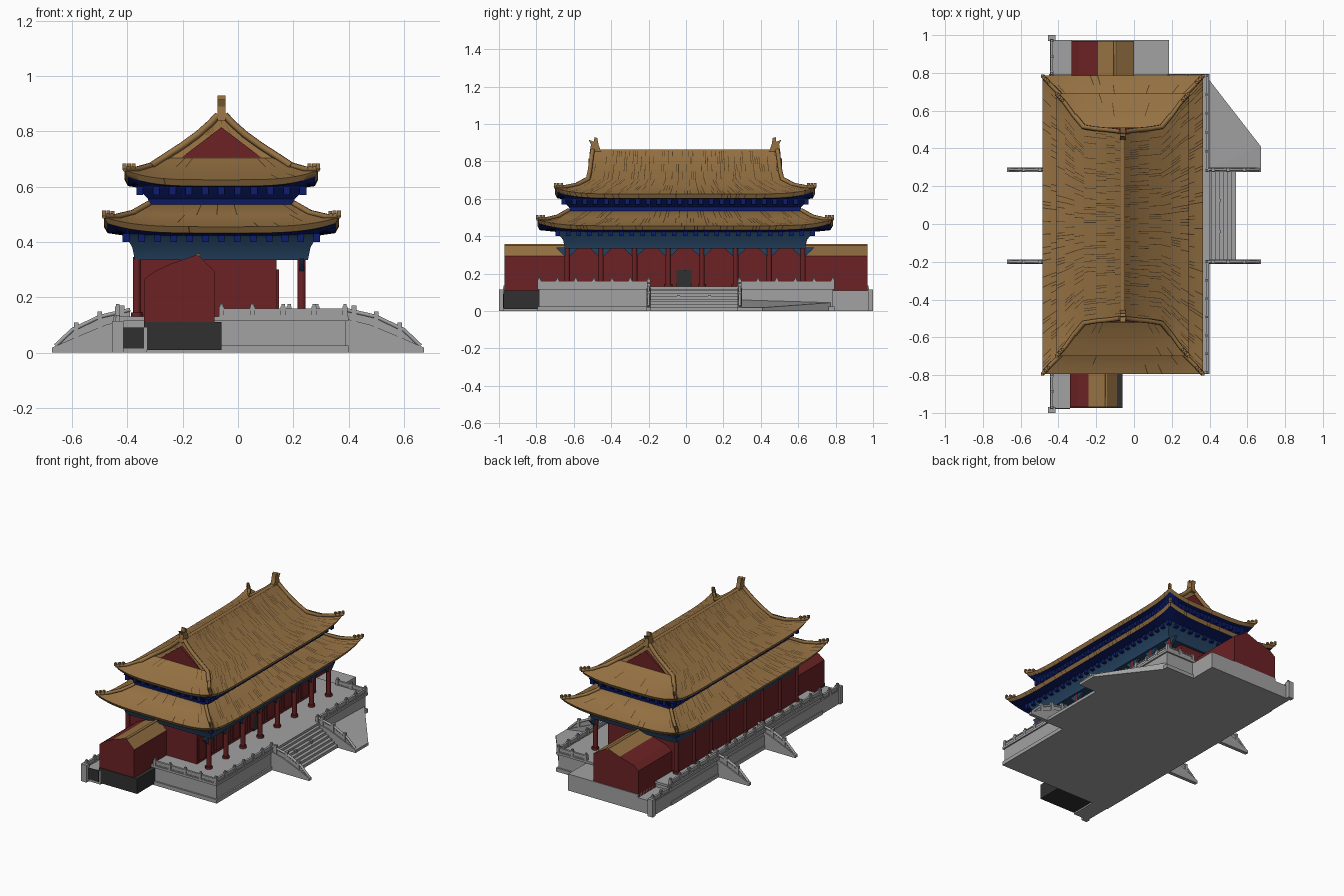
import bpy, bmesh, math, random
from mathutils import Vector

random.seed(4)
if "Cube" in bpy.data.objects:
    bpy.data.objects.remove(bpy.data.objects["Cube"])


def material(name, *rgb):
    m = bpy.data.materials.new(name)
    m.use_nodes = True
    m.diffuse_color = (*rgb, 1)
    bsdf = m.node_tree.nodes["Principled BSDF"]
    bsdf.inputs["Base Color"].default_value = (*rgb, 1)
    bsdf.inputs["Roughness"].default_value = 0.9
    return m


GOLD = material("golden tile", 0.30, 0.165, 0.055)
GROOVE = material("tile groove", 0.07, 0.04, 0.016)
RED = material("red wall", 0.15, 0.016, 0.018)
TEAL = material("painted beam blue", 0.018, 0.055, 0.12)
NAVY = material("deep eave blue", 0.004, 0.012, 0.15)
STONE = material("pale stone", 0.36, 0.36, 0.36)
DARK = material("dark stone", 0.03, 0.03, 0.03)
CX, CY = -0.06, -0.005      # centre of the hall


def finish(name, bm, *mats, smooth=None):
    me = bpy.data.meshes.new(name)
    bm.to_mesh(me)
    bm.free()
    ob = bpy.data.objects.new(name, me)
    bpy.context.collection.objects.link(ob)
    for m in mats:
        me.materials.append(m)
    if smooth:
        bpy.ops.object.select_all(action='DESELECT')
        ob.select_set(True)
        bpy.context.view_layer.objects.active = ob
        bpy.ops.object.shade_smooth_by_angle(angle=math.radians(smooth))
    return ob


def boxes(name, mat, spans):
    """Spans are x0, x1, y0, y1, z0, z1."""
    bm = bmesh.new()
    for x0, x1, y0, y1, z0, z1 in spans:
        vs = bmesh.ops.create_cube(bm, size=1)["verts"]
        for v in vs:
            v.co = Vector((x0 if v.co.x < 0 else x1, y0 if v.co.y < 0 else y1, z0 if v.co.z < 0 else z1))
    return finish(name, bm, mat)


def prism(name, pts, a, b, mats, axis="y", rule=None):
    """Extrude a profile (x,z) along y, or (y,z) along x."""
    bm = bmesh.new()
    place = (lambda u, z, w: (u, w, z)) if axis == "y" else (lambda u, z, w: (w, u, z))
    face = bm.faces.new([bm.verts.new(place(u, z, a)) for u, z in pts])
    new = bmesh.ops.extrude_face_region(bm, geom=[face])["geom"]
    shift = Vector(place(0, 0, b - a))
    bmesh.ops.translate(bm, vec=shift, verts=[g for g in new if isinstance(g, bmesh.types.BMVert)])
    bmesh.ops.recalc_face_normals(bm, faces=bm.faces)
    if rule:
        for f in bm.faces:
            f.material_index = int(rule(f))
    return finish(name, bm, *mats)


def tube(name, pts, radius, mat):
    cu = bpy.data.curves.new(name, 'CURVE')
    cu.dimensions = '3D'
    cu.bevel_depth, cu.bevel_resolution, cu.use_fill_caps = radius, 1, True
    sp = cu.splines.new('POLY')
    sp.points.add(len(pts) - 1)
    for p, co in zip(sp.points, pts):
        p.co = (*co, 1)
    cu.materials.append(mat)
    ob = bpy.data.objects.new(name, cu)
    bpy.context.collection.objects.link(ob)


def loft(name, rings, bands, mats, tiles=(90, 44), caps=False):
    """Stack rectangular rings (half x, half y, z, corner lift), bottom to top."""
    def steps(n):
        return [-1 + 2 * (i + d) / n for i in range(n) for d in (0, 0.72)]
    bm = bmesh.new()
    path = []
    for side in range(4):
        for s in steps(tiles[side % 2]):
            sgn = 1 if side < 2 else -1
            lift = abs(s) ** (8 if side % 2 == 0 else 4)
            path.append((sgn, sgn * s, lift) if side % 2 == 0 else (-sgn * s, sgn, lift))
    grid = [[bm.verts.new((CX + u * hx, CY + v * hy, z + k * up)) for u, v, k in path]
            for hx, hy, z, up in rings]
    n, long = len(path), 2 * tiles[0]
    for i, band in enumerate(bands):
        for j in range(n):
            k = (j + 1) % n
            f = bm.faces.new((grid[i][j], grid[i][k], grid[i + 1][k], grid[i + 1][j]))
            f.material_index = band
            on_long = j % (n // 2) < long
            if band == 0 and j % 2 and mats[0] == GOLD and random.random() < (0.3 if on_long else 0.06):
                f.material_index = 1
    if caps:
        bm.faces.new(grid[0][::-1])
    bm.faces.new(grid[-1])
    return finish(name, bm, *mats, smooth=35)


def corner_ridges(name, rings, radius):
    for sx in (-1, 1):
        for sy in (-1, 1):
            pts = [(CX + sx * hx, CY + sy * hy, z + up + 0.004) for hx, hy, z, up in rings]
            tube(name, pts, radius, GOLD)
            # Small roof figures near the tip
            a, b = Vector(pts[0]), Vector(pts[1])
            spots = [a.lerp(b, t) for t in (0, 0.35, 0.7)]
            boxes(name + "_figures", GOLD, [(p.x - 0.007, p.x + 0.007, p.y - 0.007, p.y + 0.007, p.z, p.z + 0.02)
                                            for p in spots])


# Lower roof
lower = [(0.425, 0.79, 0.455, 0.035), (0.38, 0.74, 0.47, 0.018), (0.32, 0.68, 0.498, 0.004), (0.262, 0.622, 0.535, 0)]
loft("lower_roof", [(0.33, 0.66, 0.42, 0), (0.412, 0.777, 0.432, 0.035)] + lower,
     [2, 0, 0, 0, 0], [GOLD, GROOVE, NAVY])
corner_ridges("lower_hip_ridge", lower, 0.011)

# Upper roof with gabled top
skirt = [(0.35, 0.695, 0.625, 0.035), (0.305, 0.645, 0.643, 0.016), (0.255, 0.575, 0.67, 0.003), (0.205, 0.515, 0.703, 0)]
crown = [(0.14, 0.505, 0.745, 0), (0.085, 0.5, 0.785, 0), (0.04, 0.495, 0.825, 0), (0.012, 0.49, 0.855, 0)]
loft("upper_roof", [(0.29, 0.63, 0.595, 0), (0.338, 0.683, 0.602, 0.035)] + skirt + crown,
     [2] + [0] * 8, [GOLD, GROOVE, NAVY])
corner_ridges("upper_hip_ridge", skirt, 0.011)
tube("main_ridge", [(CX, CY - 0.49, 0.85), (CX, CY + 0.49, 0.85)], 0.014, GOLD)
for sy in (-1, 1):
    end = CY + sy * 0.505
    for sx in (-1, 1):
        tube("gable_verge", [(CX + sx * hx, CY + sy * (hy + 0.004), z + 0.004) for hx, hy, z, _ in skirt[2:] + crown],
             0.013, GOLD)
    prism("gable_panel", [(CX - 0.145, 0.705), (CX + 0.145, 0.705), (CX, 0.815)], end + sy * 0.012, end - sy * 0.015, [RED])
    # Curled ridge-end ornament
    horn = [(0.03, 0.84), (-0.045, 0.84), (-0.035, 0.89), (-0.05, 0.915), (-0.015, 0.905),
            (-0.012, 0.93), (0.006, 0.925), (0.012, 0.89)]
    prism("ridge_ornament", [(CY + sy * (0.475 + u * -1 if u > 0 else 0.475 - u * 0.8), z) for u, z in horn],
          CX - 0.014, CX + 0.014, [GOLD], axis="x")

# Painted bands beneath the eaves
loft("upper_frieze", [(0.262, 0.615, 0.52, 0), (0.265, 0.62, 0.555, 0), (0.285, 0.64, 0.575, 0), (0.315, 0.665, 0.606, 0)],
     [0, 0, 0], [NAVY], tiles=(8, 4), caps=True)
loft("lower_beam", [(0.313, 0.643, 0.335, 0), (0.322, 0.652, 0.38, 0), (0.35, 0.69, 0.428, 0)],
     [0, 0], [TEAL], tiles=(8, 4), caps=True)


def brackets(name, hx, hy, z, mat):
    spans = []
    for half, other, flip in ((hy, hx, False), (hx, hy, True)):
        count = int(half * 2 / 0.055)
        for i in range(count + 1):
            w = -half + 2 * half * i / count
            for s in (-1, 1):
                u, v = (w, s * other) if flip else (s * other, w)
                spans.append((CX + u - 0.012, CX + u + 0.012, CY + v - 0.012, CY + v + 0.012, z, z + 0.03))
    boxes(name, mat, spans)


brackets("lower_brackets", 0.345, 0.682, 0.4, NAVY)
brackets("upper_brackets", 0.295, 0.648, 0.57, NAVY)

# Hall walls, columns and door
WALL = 0.14
boxes("hall_wall", RED, [(-0.37, WALL, -0.63, 0.62, 0.1, 0.345)])
bays = [CY - 0.63 + 0.18 * i for i in range(8)]


def column(name, x, y, r):
    bm = bmesh.new()
    for radius, z0, z1 in ((r, 0.12, 0.345), (r * 1.45, 0.12, 0.145)):
        vs = bmesh.ops.create_cone(bm, cap_ends=True, segments=12, radius1=radius, radius2=radius, depth=z1 - z0)["verts"]
        bmesh.ops.translate(bm, vec=(x, y, (z0 + z1) / 2), verts=vs)
    finish(name, bm, RED, smooth=40)


for y in bays:
    column("gallery_column", 0.23, y, 0.015)
    column("back_pilaster", -0.366, y, 0.014)
    prism("column_brace", [(y - 0.06, 0.34), (y + 0.06, 0.34), (y + 0.045, 0.322), (y + 0.015, 0.295),
                           (y - 0.015, 0.295), (y - 0.045, 0.322)], 0.222, 0.238, [TEAL], axis="x")
panels = [(WALL, WALL + 0.008, y + s, y + s + 0.07, 0.15, 0.3) for y in bays[:-1] for s in (0.015, 0.095)]
boxes("wall_panels", RED, panels)
boxes("door", DARK, [(WALL, WALL + 0.009, -0.05, 0.03, 0.13, 0.22)])

# Terrace
boxes("terrace", STONE, [(-0.44, 0.39, -0.785, 0.785, 0, 0.13), (-0.45, 0.4, -0.795, 0.795, 0, 0.025),
                         (-0.45, 0.4, -0.795, 0.795, 0.115, 0.13), (-0.445, -0.33, -0.975, 0.975, 0, 0.09),
                         (-0.33, 0.185, 0.78, 0.975, 0, 0.11)])
boxes("dark_base", DARK, [(-0.34, -0.06, -0.975, -0.78, 0.01, 0.11), (-0.42, -0.34, -0.979, -0.97, 0.015, 0.09)])

# Side walls with tiled tops
for y0, y1, x0, knee, peak, x1 in ((-0.97, -0.6, -0.34, -0.24, -0.145, -0.085), (0.6, 0.97, -0.33, -0.19, -0.1, 0)):
    outline = [(x0, 0.08), (x0, 0.265), (x0 + 0.04, 0.295), (knee, 0.322), (peak, 0.355), (x1, 0.295), (x1, 0.08)]
    prism("side_wall", outline, y0, y1, [RED, GOLD],
          rule=lambda f: f.normal.z > 0.3 and f.calc_center_median().x > knee)
    tube("side_wall_ridge", [(peak, y0, 0.352), (peak, y1, 0.352)], 0.008, GOLD)


# Balustrades
def balustrade(name, p, q, base=0.13):
    p, q = Vector(p), Vector(q)
    count = max(1, round((q - p).length / 0.1))
    x0, x1, y0, y1 = min(p.x, q.x), max(p.x, q.x), min(p.y, q.y), max(p.y, q.y)
    spans = [(x0 - w, x1 + w, y0 - w, y1 + w, base + a, base + b)
             for w, a, b in ((0.003, -0.01, 0.022), (0.007, 0.022, 0.03), (0.006, -0.01, 0.006))]
    for i in range(count + 1):
        c = p.lerp(q, i / count)
        for w, top in ((0.009, 0.036), (0.006, 0.046)):
            spans.append((c.x - w, c.x + w, c.y - w, c.y + w, base - 0.01, base + top))
    boxes(name, STONE, spans)


balustrade("front_balustrade_south", (0.387, -0.785), (0.387, -0.2))
balustrade("front_balustrade_north", (0.387, 0.285), (0.387, 0.785))
balustrade("south_balustrade", (-0.06, -0.785), (0.387, -0.785))
balustrade("north_balustrade", (0.185, 0.785), (0.387, 0.785))
balustrade("back_balustrade", (-0.435, -0.785), (-0.435, 0.785))
for s in (-1, 1):
    balustrade("back_balustrade_end", (-0.435, s * 0.8), (-0.435, s * 0.97), base=0.09)
    boxes("end_post", STONE, [(-0.455, -0.415, s * 0.985 - 0.015, s * 0.985 + 0.015, 0, 0.115)])

# Stair flanks on both long sides
for s in (-1, 1):
    for y in (-0.2, 0.288):
        prism("stair_flank", [(s * 0.38, 0), (s * 0.38, 0.125), (s * 0.48, 0.1), (s * 0.6, 0.05), (s * 0.672, 0.018),
                              (s * 0.672, 0)], y - 0.012, y + 0.012, [STONE])
        rail = [(s * 0.39, y, 0.155), (s * 0.5, y, 0.13), (s * 0.6, y, 0.082), (s * 0.66, y, 0.025)]
        tube("stair_rail", rail, 0.008, STONE)
        prism("rail_panel", [(p[0], p[2]) for p in rail] + [(s * 0.39, 0.1)], y - 0.004, y + 0.004, [STONE])
        boxes("stair_posts", STONE, [(s * x - 0.009, s * x + 0.009, y - 0.009, y + 0.009, 0.02, z)
                                     for x, z in ((0.42, 0.17), (0.5, 0.148), (0.585, 0.108))])

# Steps
count = 7
boxes("steps", STONE, [(0.38, 0.54 - 0.15 * i / count, -0.2, 0.288, 0, 0.02 + 0.105 * i / count) for i in range(count)])
boxes("step_dividers", STONE, [(0.38, 0.46, y - 0.008, y + 0.008, 0, 0.085) for y in (-0.04, 0.125)])

# Sloping apron beside the steps
bm = bmesh.new()
for x, y, z in ((0.385, 0.78, 0.045), (0.385, 0.285, 0.06), (0.672, 0.285, 0.018), (0.672, 0.41, 0.018)):
    bm.verts.new((x, y, 0))
    bm.verts.new((x, y, z))
bmesh.ops.convex_hull(bm, input=bm.verts)
finish("apron", bm, STONE)
